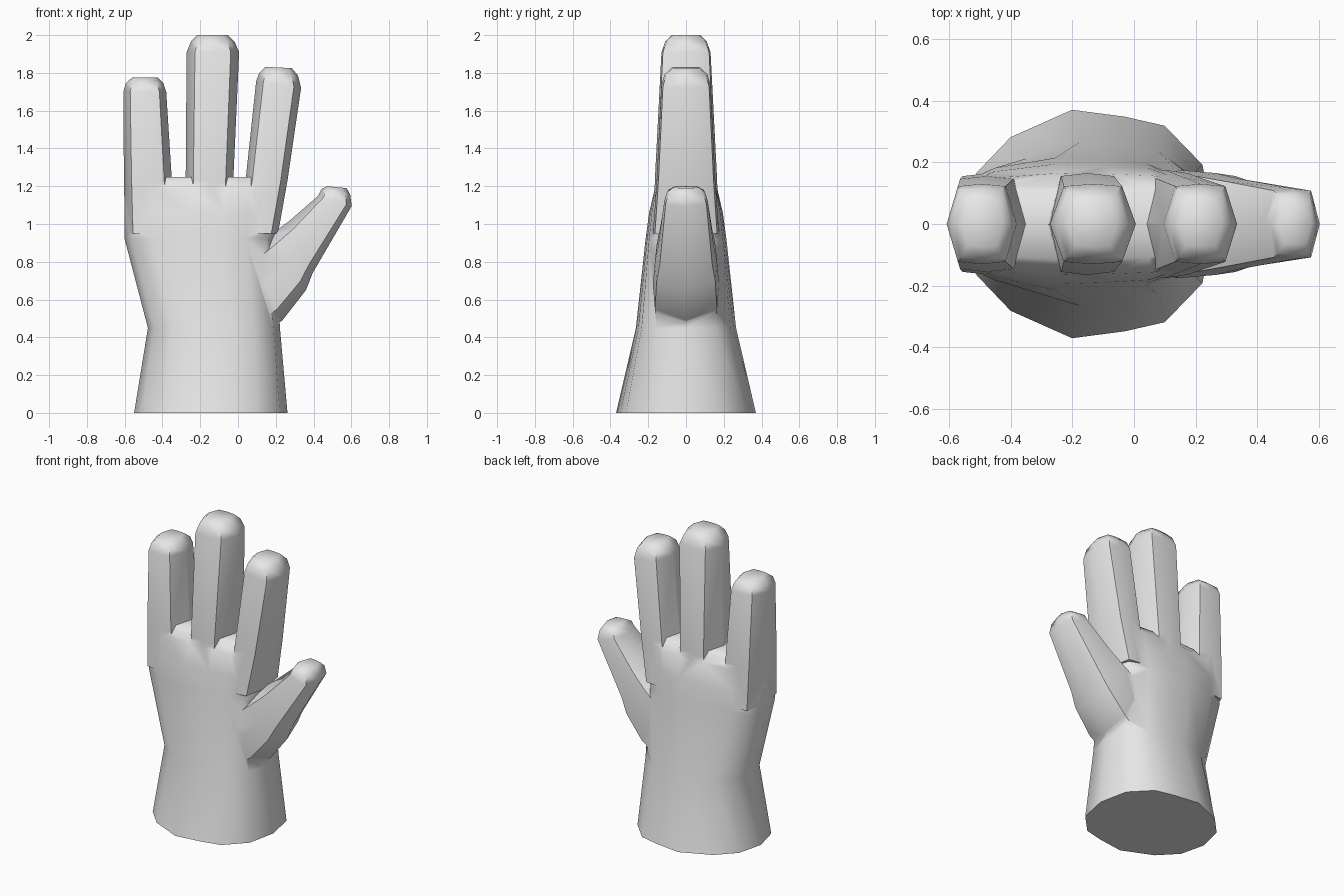
import bpy, bmesh, math

if "Cube" in bpy.data.objects:
    bpy.data.objects.remove(bpy.data.objects["Cube"])

skin = bpy.data.materials.new("light_grey")
skin.diffuse_color = (0.8, 0.8, 0.8, 1)
skin.use_nodes = True
skin.node_tree.nodes["Principled BSDF"].inputs["Base Color"].default_value = skin.diffuse_color

# Half outlines of a cross-section: u runs left to right, v is depth
WRIST = [(-1, 0), (-.9, .45), (-.63, .76), (-.14, 1), (.28, .94), (.6, .86), (.9, .52), (1, 0)]
FINGER = [(-1, 0), (-.68, .94), (0, 1), (.68, .94), (1, 0)]


def loft(name, half, sections):
    """Skin a closed tube through sections (xl, zl, xr, zr, depth, squareness)."""
    bm = bmesh.new()
    rings = []
    for xl, zl, xr, zr, depth, power in sections:
        outline = [(u, v ** power if v else 0) for u, v in half]
        outline += [(u, -v) for u, v in outline[-2:0:-1]]
        ring = []
        for u, v in outline:
            t = (u + 1) / 2
            ring.append(bm.verts.new((xl + (xr - xl) * t, v * depth, zl + (zr - zl) * t)))
        rings.append(ring)
    n = len(rings[0])
    for a, b in zip(rings, rings[1:]):
        for i in range(n):
            j = (i + 1) % n
            bm.faces.new((a[i], a[j], b[j], b[i]))
    bm.faces.new(rings[0])
    bm.faces.new(rings[-1])
    bmesh.ops.recalc_face_normals(bm, faces=bm.faces)
    mesh = bpy.data.meshes.new(name)
    bm.to_mesh(mesh)
    bm.free()
    mesh.materials.append(skin)
    obj = bpy.data.objects.new(name, mesh)
    bpy.context.collection.objects.link(obj)
    return obj


def level(z, xl, xr, depth, power=1):
    return (xl, z, xr, z, depth, power)


# Flared cuff and palm
hand = loft("hand", WRIST, [
    level(0, -.55, .262, .37),
    level(.45, -.477, .222, .265, .8),
    level(.92, -.6, .2, .214, .6),
    level(1.06, -.602, .212, .195, .5),
    level(1.19, -.598, .225, .165, .35),
    level(1.25, -.56, .2, .115, .35),
])

# Three upright fingers
parts = [
    loft("little_finger", FINGER, [
        level(.95, -.598, -.335, .165), level(1.23, -.604, -.35, .155),
        level(1.7, -.607, -.38, .13), level(1.745, -.594, -.395, .115),
        level(1.776, -.56, -.425, .075)]),
    loft("middle_finger", FINGER, [
        level(1.0, -.28, -.03, .17), level(1.23, -.277, -.025, .165),
        level(1.91, -.272, .006, .13), level(1.965, -.25, -.018, .11),
        level(2.0, -.215, -.055, .075)]),
    loft("index_finger", FINGER, [
        level(.95, -.01, .212, .175), level(1.23, .04, .262, .155),
        (.096, 1.755, .334, 1.72, .13, 1), (.112, 1.8, .318, 1.785, .113, 1),
        (.145, 1.832, .285, 1.825, .075, 1)]),
    # Thumb angled outwards
    loft("thumb", FINGER, [
        (-.02, .8, .19, .46, .17, 1), (.06, .86, .235, .49, .175, 1),
        (.17, .94, .36, .65, .165, 1), (.27, 1.015, .395, .74, .148, 1),
        (.425, 1.15, .602, 1.095, .115, 1), (.442, 1.185, .594, 1.155, .1, 1),
        (.47, 1.2, .575, 1.19, .065, 1)]),
]

# Merge the digits into the palm as one skin
bpy.context.view_layer.objects.active = hand
for part in parts:
    mod = hand.modifiers.new("join", "BOOLEAN")
    mod.operation = "UNION"
    mod.solver = "EXACT"
    mod.object = part
    bpy.ops.object.modifier_apply(modifier=mod.name)
    bpy.data.objects.remove(part)

# Soft shading with a crisp cuff rim
bpy.ops.object.select_all(action="DESELECT")
hand.select_set(True)
bpy.ops.object.shade_smooth_by_angle(angle=math.radians(60))
